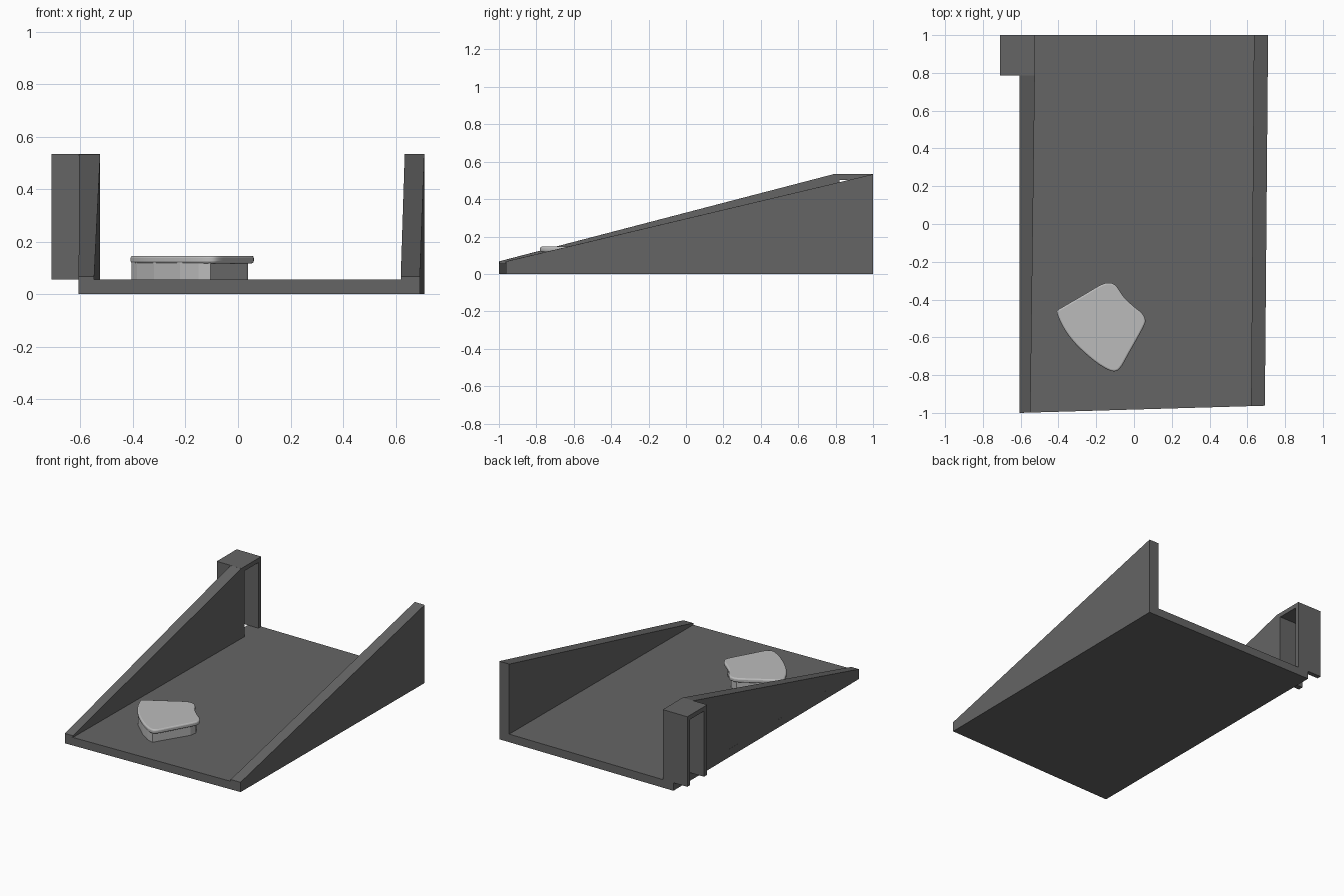
import bpy, bmesh
from mathutils import Vector

if "Cube" in bpy.data.objects:
    bpy.data.objects.remove(bpy.data.objects["Cube"])


def material(name, v):
    m = bpy.data.materials.new(name)
    m.diffuse_color = (v, v, v, 1)
    m.use_nodes = True
    m.node_tree.nodes["Principled BSDF"].inputs["Base Color"].default_value = m.diffuse_color
    return m


dark = material("dark_grey", 0.13)
light = material("light_grey", 0.5)


def loft(name, lower, upper, mat):
    """Solid between two matching loops of 3D points."""
    bm = bmesh.new()
    a = [bm.verts.new(p) for p in lower]
    b = [bm.verts.new(p) for p in upper]
    n = len(a)
    bm.faces.new(a[::-1])
    bm.faces.new(b)
    for i in range(n):
        j = (i + 1) % n
        bm.faces.new((a[i], a[j], b[j], b[i]))
    bmesh.ops.recalc_face_normals(bm, faces=bm.faces)
    me = bpy.data.meshes.new(name)
    bm.to_mesh(me)
    bm.free()
    ob = bpy.data.objects.new(name, me)
    bpy.context.collection.objects.link(ob)
    me.materials.append(mat)
    return ob


def prism(name, outline, z0, z1, mat):
    return loft(name, [(x, y, z0) for x, y in outline],
                [(x, y, z1) for x, y in outline], mat)


def smooth_loop(pts, steps=4):
    """Closed Catmull-Rom curve through the points."""
    out, n = [], len(pts)
    for i in range(n):
        p0, p1, p2, p3 = (Vector(pts[(i + k) % n]) for k in (-1, 0, 1, 2))
        for s in range(steps):
            t = s / steps
            out.append(tuple(0.5 * (2 * p1 + (p2 - p0) * t
                       + (2 * p0 - 5 * p1 + 4 * p2 - p3) * t * t
                       + (3 * p1 - p0 - 3 * p2 + p3) * t ** 3)))
    return out


FLOOR, TOP = 0.055, 0.533

# Floor plate
prism("floor_plate", [(-0.607, -1), (0.693, -0.962), (0.71, 1), (-0.605, 1)],
      0, FLOOR, dark)


# Sloping side walls: plan runs front pair then back pair
def wall(name, plan):
    heights = (0.067, 0.067, TOP, TOP)
    loft(name, [(x, y, FLOOR) for x, y in plan],
         [(x, y, h) for (x, y), h in zip(plan, heights)], dark)


wall("left_wall", [(-0.607, -1), (-0.548, -0.998), (-0.525, 0.787), (-0.605, 0.787)])
wall("right_wall", [(0.62, -0.964), (0.693, -0.962), (0.71, 1), (0.635, 1)])

# Slotted post at the back left corner, open through x
arch = [(0.785, FLOOR), (0.785, TOP), (1, TOP), (1, FLOOR),
        (0.97, FLOOR), (0.97, 0.503), (0.82, 0.503), (0.82, FLOOR)]
loft("slotted_post", [(-0.71, y, z) for y, z in arch],
     [(-0.525, y, z) for y, z in arch], dark)

# Pedal pad: inset body and rounded cap
body = [(-0.405, -0.475), (-0.385, -0.52), (-0.32, -0.62), (-0.22, -0.715),
        (-0.15, -0.76), (-0.105, -0.775), (0.03, -0.555), (0.038, -0.51),
        (0.02, -0.475), (-0.05, -0.42), (-0.1, -0.345), (-0.15, -0.33), (-0.39, -0.455)]
prism("pad_body", body, FLOOR, 0.12, light)

cap_pts = [(-0.407, -0.475), (-0.37, -0.555), (-0.31, -0.635), (-0.22, -0.718),
           (-0.15, -0.765), (-0.105, -0.78), (-0.072, -0.762), (-0.03, -0.69),
           (0.045, -0.555), (0.06, -0.51), (0.043, -0.473), (0.0, -0.437),
           (-0.05, -0.39), (-0.095, -0.327), (-0.13, -0.312), (-0.175, -0.322),
           (-0.27, -0.377), (-0.375, -0.438), (-0.402, -0.455)]
cap = prism("pad_cap", smooth_loop(cap_pts), 0.117, 0.146, light)
bev = cap.modifiers.new("edge", 'BEVEL')
bev.width, bev.segments = 0.009, 3
bev.limit_method, bev.angle_limit = 'ANGLE', 1.0

bpy.ops.object.select_all(action='DESELECT')
cap.select_set(True)
bpy.context.view_layer.objects.active = cap
bpy.ops.object.shade_smooth_by_angle(angle=0.7)
